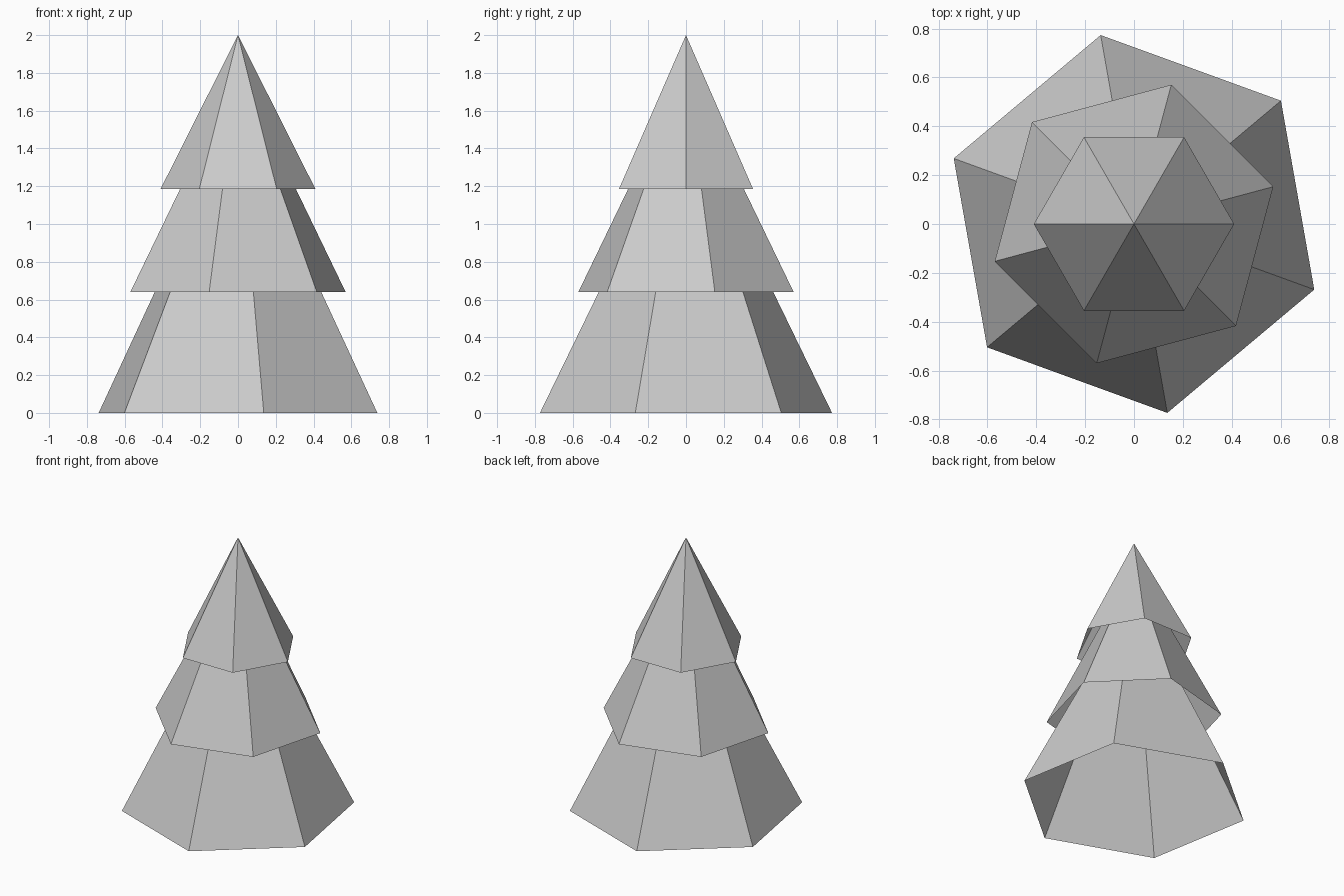
import bpy
import bmesh
from math import cos, sin, pi, radians

old = bpy.data.objects.get("Cube")
if old:
    bpy.data.objects.remove(old, do_unlink=True)

# One plain grey for the whole tree
grey = bpy.data.materials.new("plain_grey")
grey.use_nodes = True
colour = (0.6, 0.6, 0.6, 1.0)
grey.diffuse_color = colour
grey.node_tree.nodes["Principled BSDF"].inputs["Base Color"].default_value = colour

SIDES = 6


def foliage_tier(name, radius, base, apex, turn):
    """Flat-sided cone, open underneath, with its first corner at the turn angle."""
    bm = bmesh.new()
    tip = bm.verts.new((0, 0, apex))
    angles = [radians(turn) + 2 * pi * i / SIDES for i in range(SIDES)]
    rim = [bm.verts.new((radius * cos(a), radius * sin(a), base)) for a in angles]
    for i in range(SIDES):
        bm.faces.new((rim[i], rim[(i + 1) % SIDES], tip))
    mesh = bpy.data.meshes.new(name)
    bm.to_mesh(mesh)
    bm.free()
    mesh.materials.append(grey)
    bpy.context.collection.objects.link(bpy.data.objects.new(name, mesh))


# Three nested tiers, each twisted against the next
foliage_tier("lower_foliage", 0.785, 0.0, 1.59, 40)
foliage_tier("middle_foliage", 0.59, 0.64, 1.82, 15)
foliage_tier("top_foliage", 0.41, 1.185, 2.0, 0)
